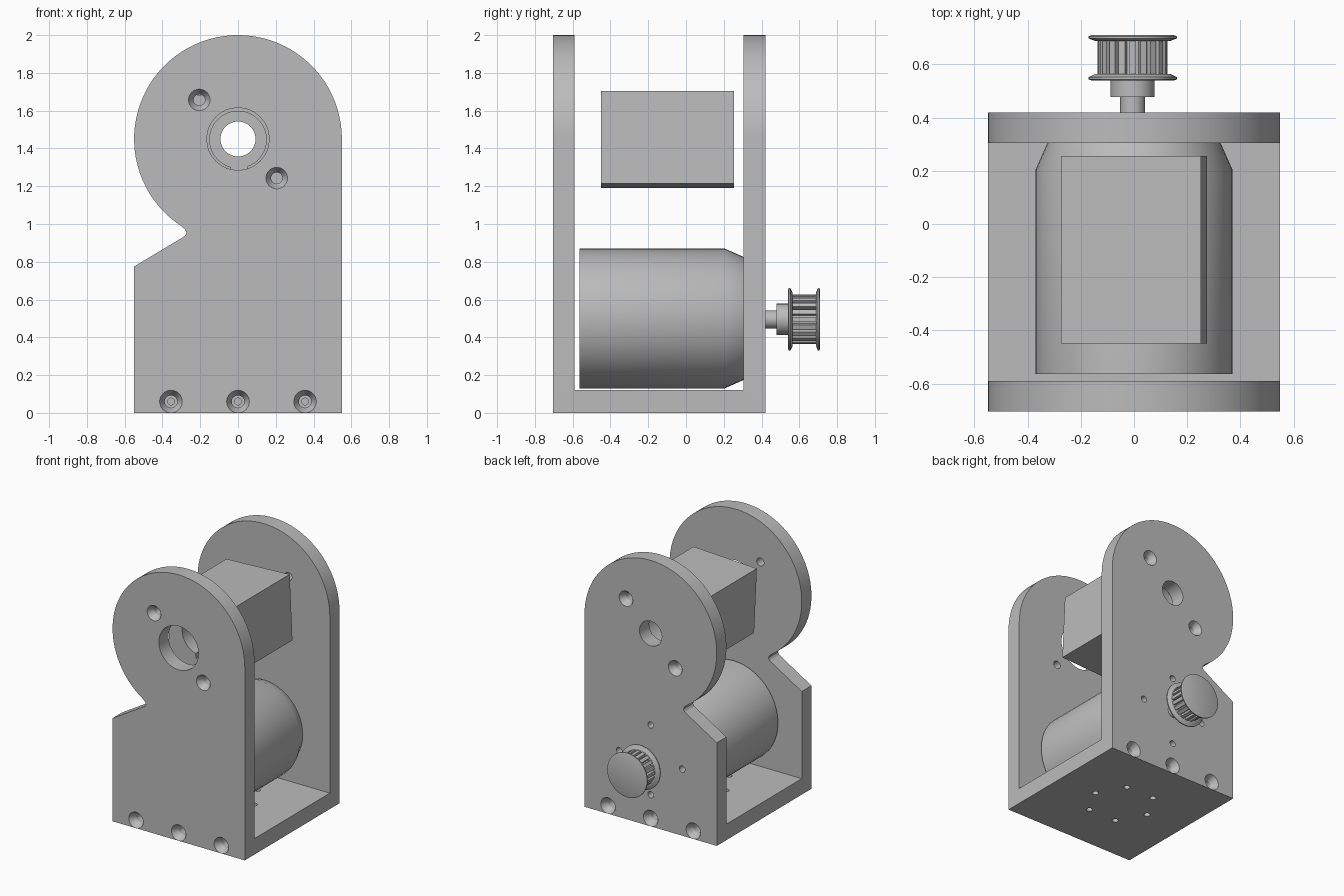
import bpy, bmesh, math
from mathutils import Matrix, Vector

if "Cube" in bpy.data.objects:
    bpy.data.objects.remove(bpy.data.objects["Cube"], do_unlink=True)

grey = bpy.data.materials.new("plain grey")
grey.use_nodes = True
COLOUR = (0.5, 0.5, 0.5, 1)
grey.diffuse_color = COLOUR
grey.node_tree.nodes["Principled BSDF"].inputs["Base Color"].default_value = COLOUR


def prism(bm, outline, y0, y1):
    """Extrude an x-z outline from y0 to y1."""
    ends = [[bm.verts.new((x, y, z)) for x, z in outline] for y in (y0, y1)]
    for ring in ends:
        bm.faces.new(ring)
    n = len(outline)
    for i in range(n):
        j = (i + 1) % n
        bm.faces.new((ends[0][i], ends[0][j], ends[1][j], ends[1][i]))


def lathe(bm, profile, centre, axis="y", sides=32):
    """Spin (radius, distance) points round an axis through centre."""
    rings = []
    for r, d in profile:
        ring = []
        for i in range(sides):
            a = math.tau * i / sides
            u, v = r * math.cos(a), r * math.sin(a)
            offset = (u, d, v) if axis == "y" else (u, v, d)
            ring.append(bm.verts.new(Vector(centre) + Vector(offset)))
        rings.append(ring)
    bm.faces.new(rings[0])
    bm.faces.new(rings[-1])
    for a, b in zip(rings, rings[1:]):
        for i in range(sides):
            j = (i + 1) % sides
            bm.faces.new((a[i], a[j], b[j], b[i]))


def box(bm, low, high):
    prism(bm, [(low[0], low[2]), (high[0], low[2]),
               (high[0], high[2]), (low[0], high[2])], low[1], high[1])


def make(name, bm):
    bmesh.ops.recalc_face_normals(bm, faces=bm.faces)
    mesh = bpy.data.meshes.new(name)
    bm.to_mesh(mesh)
    bm.free()
    mesh.materials.append(grey)
    ob = bpy.data.objects.new(name, mesh)
    bpy.context.collection.objects.link(ob)
    return ob


def cut(ob, bm):
    """Subtract a cutter mesh and bake the result."""
    cutter = make("cutter", bm)
    cutter.hide_render = True
    mod = ob.modifiers.new("cut", "BOOLEAN")
    mod.operation, mod.solver, mod.object = "DIFFERENCE", "EXACT", cutter
    graph = bpy.context.evaluated_depsgraph_get()
    mesh = bpy.data.meshes.new_from_object(ob.evaluated_get(graph))
    ob.modifiers.clear()
    ob.data = mesh
    bpy.data.objects.remove(cutter, do_unlink=True)


def smooth(ob):
    ob.data.shade_smooth()
    ob.data.set_sharp_from_angle(angle=math.radians(25))


FRONT, BACK, AXLE, SHAFT = -0.705, 0.42, 1.45, 0.5

# Bracket: one extruded side outline with a slot through the middle
outline = [(-0.55, 0), (0.55, 0)]
END = 237
STEPS = 56
for i in range(STEPS + 1):
    a = math.radians(END * i / STEPS)
    outline.append((0.55 * math.cos(a), AXLE + 0.55 * math.sin(a)))
outline += [(-0.279, 0.97), (-0.272, 0.953), (-0.282, 0.936), (-0.55, 0.775)]
bm = bmesh.new()
prism(bm, outline, FRONT, BACK)
bracket = make("bracket", bm)
bm = bmesh.new()
box(bm, (-1, -0.59, 0.12), (1, 0.305, 2.5))
cut(bracket, bm)

# Holes in the bracket
bm = bmesh.new()
through = [(0.057, -0.02), (0.057, 0), (0.03, 0.045), (0.03, 0.15)]
blind = [(0.06, -0.02), (0.06, 0), (0.033, 0.05), (0.033, 0.12), (0.018, 0.12), (0.018, 0.25)]
for face, inward in ((FRONT, 1), (BACK, -1)):
    def drill(profile, x, z):
        lathe(bm, [(r, d * inward) for r, d in profile], (x, face, z))
    for s in (-1, 1):
        drill(through, s * inward * 0.205, AXLE - s * 0.207)
    for x in (-0.355, 0, 0.355):
        drill(blind, x, 0.06)
    bore = 0.165 if inward == 1 else 0.093
    drill([(bore, -0.02), (bore, 0.15)], 0, AXLE)
for i in range(4):
    a = math.tau * i / 4
    lathe(bm, [(0.024, 0.29), (0.024, 0.45)],
          (0.262 * math.cos(a), 0, SHAFT + 0.262 * math.sin(a)), sides=20)
for i in range(6):
    a = math.tau * i / 6
    lathe(bm, [(0.022, -0.05), (0.022, 0.2)],
          (0.235 * math.cos(a), -0.14 + 0.235 * math.sin(a), 0), "z", 20)
cut(bracket, bm)
smooth(bracket)

# Bored block with a keyway, turned slightly about its axle
bm = bmesh.new()
box(bm, (-0.263, -0.45, -0.245), (0.263, 0.255, 0.245))
block = make("axle_block", bm)
bore = [(0.15 * math.cos(a), 0.15 * math.sin(a))
        for a in (math.radians(-73 + 326 * i / 44) for i in range(45))]
key = bore[0][0]
bm = bmesh.new()
prism(bm, bore + [(-key, -0.18), (key, -0.18)], -0.6, 0.4)
cut(block, bm)
block.data.transform(Matrix.Translation((0, 0, AXLE - 0.003))
                     @ Matrix.Rotation(math.radians(-2.7), 4, "Y"))
smooth(block)

# Motor can with a tapered nose
bm = bmesh.new()
lathe(bm, [(0.37, -0.565), (0.37, 0.205), (0.326, 0.304)], (0, 0, SHAFT), sides=48)
smooth(make("motor", bm))

# Motor shaft
PULLEY = (-0.005, 0, 0.495)
bm = bmesh.new()
lathe(bm, [(0.047, 0.3), (0.047, 0.49)], PULLEY)
smooth(make("motor_shaft", bm))

# Pulley hub and flanges
for name, profile in {
    "pulley_hub": [(0.083, 0.478), (0.083, 0.545)],
    "inner_flange": [(0.155, 0.54), (0.166, 0.544), (0.166, 0.552), (0.14, 0.565)],
    "outer_flange": [(0.14, 0.688), (0.166, 0.698), (0.166, 0.706), (0.155, 0.71)],
}.items():
    bm = bmesh.new()
    lathe(bm, profile, PULLEY, sides=48)
    smooth(make(name, bm))

# Toothed pulley drum
TEETH = 20
bm = bmesh.new()
teeth = []
for i in range(TEETH):
    for step, r in ((-0.3, 0.132), (0.3, 0.132), (0.36, 0.108), (0.64, 0.108)):
        a = math.tau * (i + step) / TEETH
        teeth.append((PULLEY[0] + r * math.cos(a), PULLEY[2] + r * math.sin(a)))
prism(bm, teeth, 0.56, 0.692)
smooth(make("pulley_teeth", bm))
